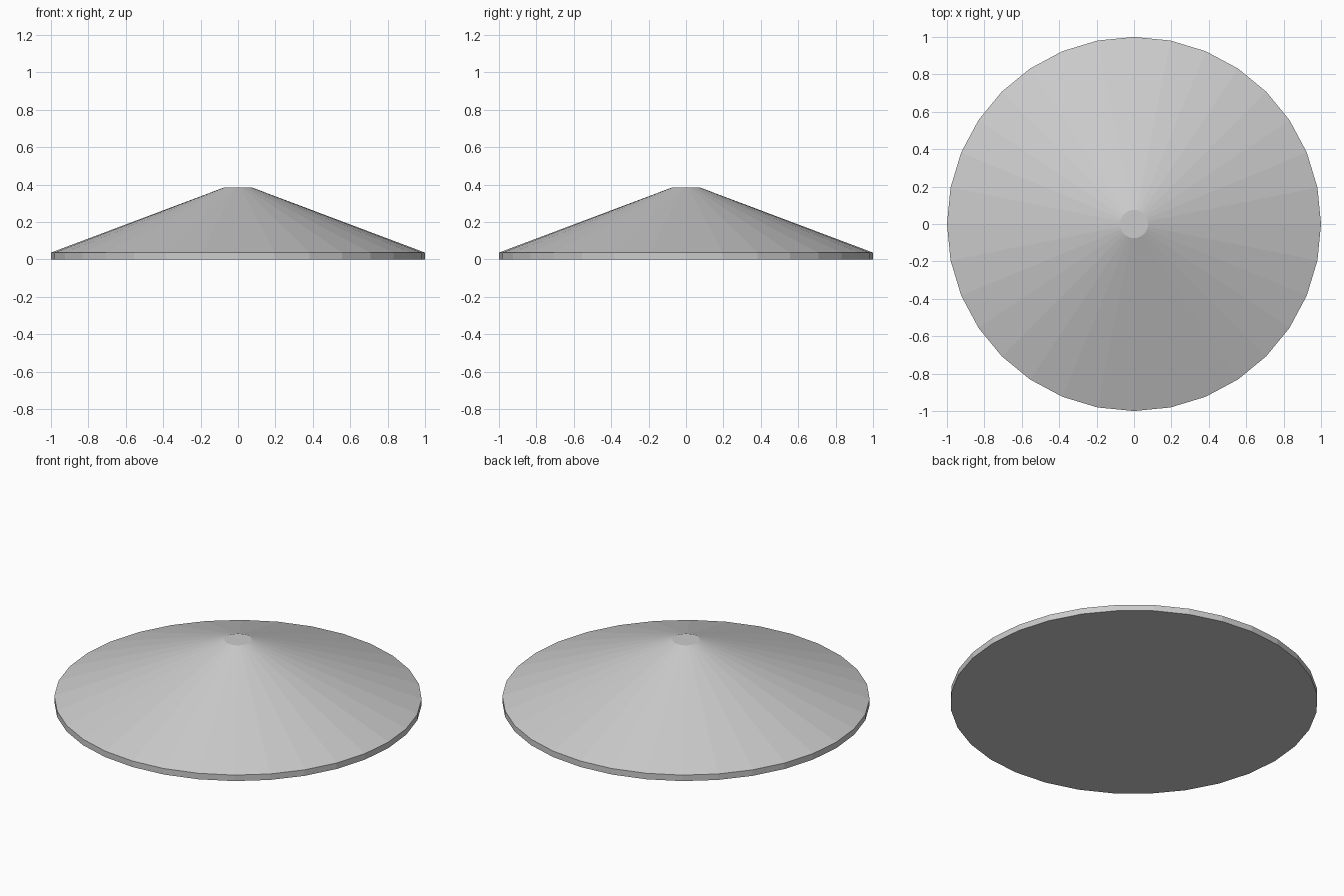
import bpy, bmesh
from math import cos, sin, tau

if "Cube" in bpy.data.objects:
    bpy.data.objects.remove(bpy.data.objects["Cube"])

SIDES = 32
# Profile (radius, height): base edge, rim top, flat tip
PROFILE = [(1.0, 0.0), (1.0, 0.036), (0.075, 0.384)]

bm = bmesh.new()
rings = [[bm.verts.new((r * cos(tau * i / SIDES), r * sin(tau * i / SIDES), z))
          for i in range(SIDES)] for r, z in PROFILE]

# Rim wall and sloping cone
for lower, upper in zip(rings, rings[1:]):
    for i in range(SIDES):
        j = (i + 1) % SIDES
        bm.faces.new((lower[i], lower[j], upper[j], upper[i]))

# Flat underside and tip
bm.faces.new(rings[0][::-1])
bm.faces.new(rings[-1])

mesh = bpy.data.meshes.new("shallow_cone")
bm.to_mesh(mesh)
bm.free()
bpy.context.collection.objects.link(bpy.data.objects.new("shallow_cone", mesh))
